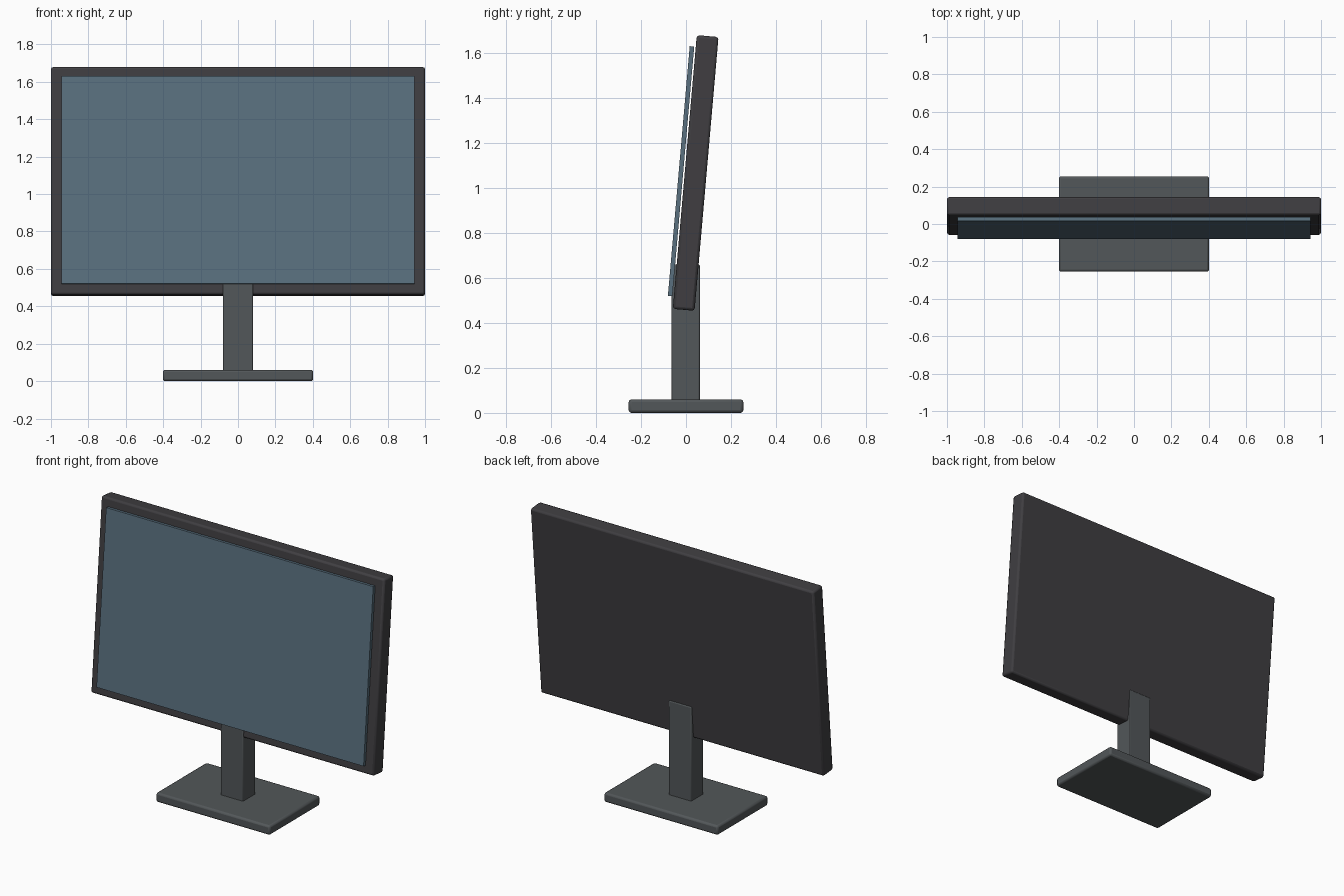
import bpy
from math import radians

if "Cube" in bpy.data.objects:
    bpy.data.objects.remove(bpy.data.objects["Cube"])

TILT = radians(-5)  # top of the display leans back


def material(name, rgb):
    m = bpy.data.materials.new(name)
    m.diffuse_color = (*rgb, 1)
    m.use_nodes = True
    m.node_tree.nodes["Principled BSDF"].inputs["Base Color"].default_value = m.diffuse_color
    return m


def box(name, size, centre, mat, bevel=0.0, tilt=0.0):
    bpy.ops.mesh.primitive_cube_add(size=1, location=centre)
    ob = bpy.context.object
    ob.name = name
    ob.scale = size
    bpy.ops.object.transform_apply(location=False, rotation=False, scale=True)
    ob.rotation_euler.x = tilt
    ob.data.materials.append(mat)
    if bevel:
        mod = ob.modifiers.new("rounded_edges", "BEVEL")
        mod.width = bevel
        mod.segments = 2
        bpy.ops.object.shade_smooth_by_angle(angle=radians(30))
    return ob


stand_grey = material("stand_grey", (0.085, 0.095, 0.1))
case_grey = material("case_grey", (0.05, 0.048, 0.053))
glass_blue = material("glass_blue", (0.1, 0.16, 0.21))

# Stand
box("base", (0.804, 0.51, 0.06), (0, 0, 0.03), stand_grey, 0.012)
box("neck", (0.16, 0.125, 0.62), (0, -0.001, 0.35), stand_grey, 0.006)

# Tilted display: case, and a thin screen floating just in front of it
box("case", (2.0, 0.097, 1.222), (0, 0.043, 1.067), case_grey, 0.012, TILT)
box("screen", (1.886, 0.02, 1.114), (0, -0.022, 1.075), glass_blue, 0, TILT)
